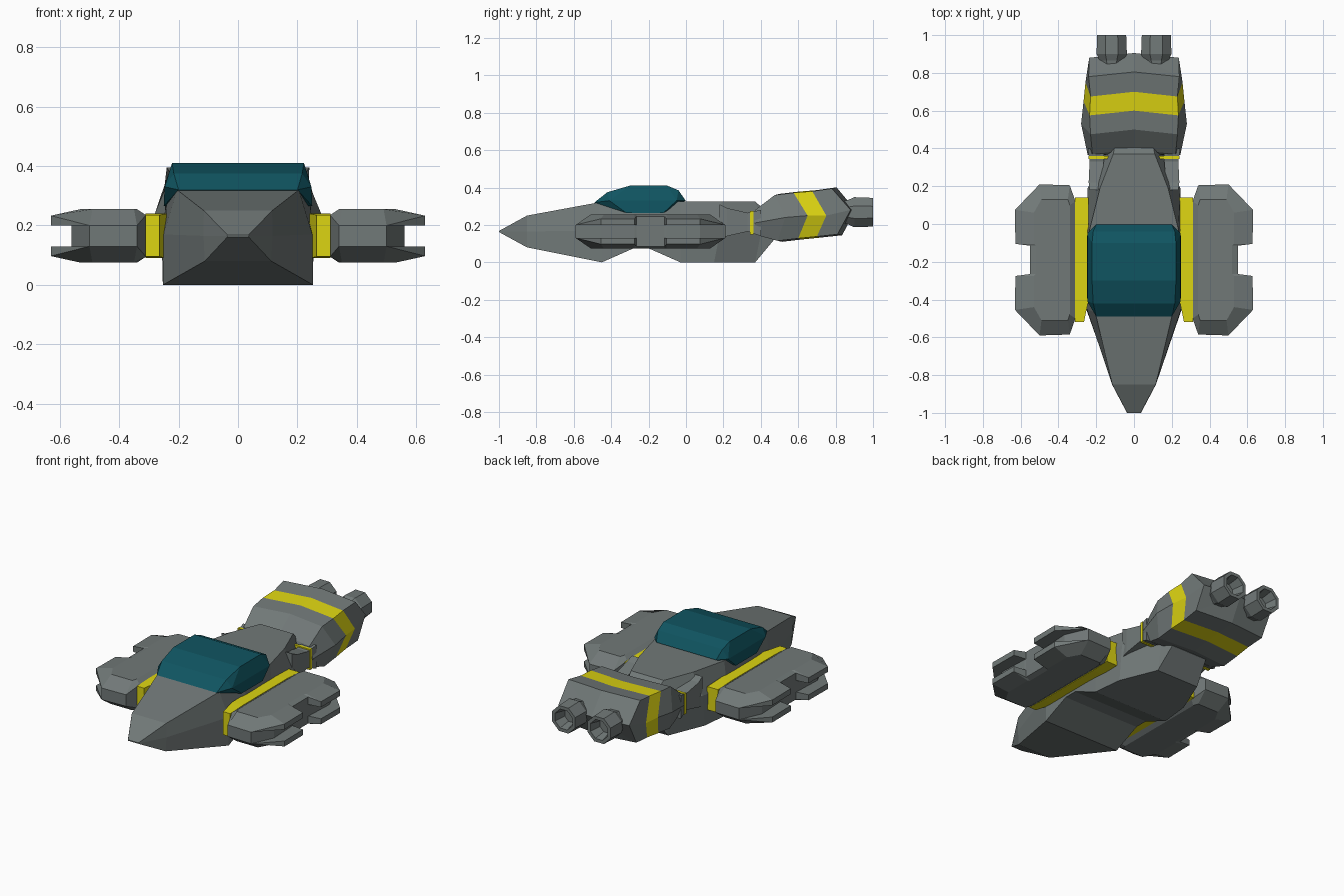
import bpy, bmesh, math
from mathutils import Vector

old = bpy.data.objects.get("Cube")
if old:
    bpy.data.objects.remove(old, do_unlink=True)


def material(name, rgb):
    m = bpy.data.materials.new(name)
    m.use_nodes = True
    m.diffuse_color = (*rgb, 1)
    bsdf = next(n for n in m.node_tree.nodes if n.type == 'BSDF_PRINCIPLED')
    bsdf.inputs["Base Color"].default_value = (*rgb, 1)
    return m


GREY = material("hull grey", (0.165, 0.19, 0.187))
YELLOW = material("trim yellow", (0.72, 0.66, 0.006))
TEAL = material("canopy teal", (0.005, 0.09, 0.12))


def finish(bm, name, mats):
    bmesh.ops.remove_doubles(bm, verts=bm.verts, dist=0.0005)
    bmesh.ops.recalc_face_normals(bm, faces=bm.faces)
    me = bpy.data.meshes.new(name)
    bm.to_mesh(me)
    bm.free()
    for m in mats:
        me.materials.append(m)
    ob = bpy.data.objects.new(name, me)
    bpy.context.collection.objects.link(ob)
    return ob


def loft(name, rings, mats=(GREY,), band=None, caps=True, side=1):
    """Skin closed rings; the band segment takes the second material."""
    bm = bmesh.new()
    vs = [[bm.verts.new((p[0] * side, p[1], p[2])) for p in r] for r in rings]
    n = len(rings[0])
    for i in range(len(vs) - 1):
        for k in range(n):
            j = (k + 1) % n
            f = bm.faces.new((vs[i][k], vs[i][j], vs[i + 1][j], vs[i + 1][k]))
            f.material_index = int(i == band)
    if caps:
        bm.faces.new(vs[0])
        bm.faces.new(vs[-1])
    return finish(bm, name, mats)


def box_ring(x0, x1, y, z0, z1):
    return [(x0, y, z0), (x1, y, z0), (x1, y, z1), (x0, y, z1)]


def mirrored(half):
    return half + [(-x, y, z) for x, y, z in reversed(half)]


# Main hull: each station gives its top, middle and bottom corner
stations = [
    [(.035, -1, .168), (.037, -1, .165), (.035, -1, .162)],
    [(.115, -.85, .25), (.116, -.85, .165), (.112, -.85, .08)],
    [(.205, -.47, .32), (.25, -.45, .17), (.253, -.45, 0)],
    [(.235, -.28, .32), (.257, -.28, .17), (.253, -.28, .075)],
    [(.235, -.20, .32), (.257, -.20, .17), (.253, -.20, .075)],
    [(.235, -.03, .325), (.253, -.03, .17), (.25, -.03, 0)],
    [(.18, .19, .325), (.245, .19, .2), (.23, .15, 0)],
    [(.11, .37, .325), (.14, .41, .2), (.14, .37, 0)],
    [(.10, .42, .28), (.11, .46, .2), (.12, .47, .12)],
]
loft("hull", [mirrored(s) for s in stations])

# Canopy: faceted convex shell
bm = bmesh.new()
for x, y, z in [(.222, -.30, .41), (.222, -.10, .41), (.216, -.42, .375),
                (.216, -.04, .385), (.2, -.49, .32), (.2, -.002, .33),
                (.247, -.41, .33), (.25, -.32, .265), (.25, -.12, .265), (.247, -.05, .33)]:
    bm.verts.new((x, y, z))
    bm.verts.new((-x, y, z))
bmesh.ops.convex_hull(bm, input=bm.verts)
bmesh.ops.dissolve_limit(bm, angle_limit=math.radians(2), verts=bm.verts, edges=bm.edges)
finish(bm, "canopy", [TEAL])

# Engine block: swept-back rings with a yellow band
corners = [
    [(.22, .37, .28), (.245, .365, .21), (.22, .40, .14)],
    [(.23, .475, .36), (.28, .53, .24), (.235, .49, .115)],
    [(.235, .575, .372), (.267, .65, .25), (.235, .60, .128)],
    [(.23, .675, .38), (.257, .75, .25), (.23, .70, .138)],
    [(.24, .78, .395), (.237, .88, .28), (.235, .81, .15)],
]


def engine_ring(c):
    top, mid, low = c
    right = [(0, top[1] + .025, top[2] + .006), top, mid, low, (0, low[1] + .025, low[2] - .005)]
    return right + [(-x, y, z) for x, y, z in reversed(right[1:4])]


engine = loft("engine_block", [engine_ring(c) for c in corners], (GREY, YELLOW), 2, caps=False)
bm = bmesh.new()
bm.from_mesh(engine.data)
# Front and rear ends close onto a centre ridge
for c, shift in ((corners[0], 0), (corners[-1], .025)):
    ring = [bm.verts.new(p) for p in engine_ring(c)]
    centre = bm.verts.new((0, c[1][1] + shift, c[1][2]))
    for k in range(8):
        bm.faces.new((ring[k], ring[(k + 1) % 8], centre))
bmesh.ops.remove_doubles(bm, verts=bm.verts, dist=0.0005)
bmesh.ops.recalc_face_normals(bm, faces=bm.faces)
bm.to_mesh(engine.data)
bm.free()


def nozzle_ring(y, r):
    turns = [math.tau * (k + .5) / 8 for k in range(8)]
    return [(.118 + r * math.cos(a), y, .268 + r * math.sin(a)) for a in turns]


# Pod outline, front half: x, distance from pod middle, edge height, core x, crown x and distance
outline = [
    (.31, .31, .07, .31, .34, .29),
    (.34, .395, .035, .34, .35, .32),
    (.50, .40, .035, .50, .49, .32),
    (.63, .265, .068, .56, .53, .25),
    (.628, .085, .068, .552, .53, .085),
    (.55, .075, .08, .55, .52, .075),
]
full = [(o, -1) for o in outline] + [(o, 1) for o in reversed(outline)]
MID_Y, MID_Z = -.19, .165


def pod_ring(kind, up):
    ring = []
    for (x, d, h, core, cx, cd), s in full:
        px, pd, pz = {"crown": (cx, cd, .09), "edge": (x, d, h),
                      "lip": (x, d, .035), "core": (core, d, .035)}[kind]
        ring.append((px, MID_Y + s * pd, MID_Z + up * pz))
    return ring


layers = ["crown", "edge", "lip", "core"]
for side, label in ((1, "left"), (-1, "right")):
    # Side pod with a slot around its outer edge
    rings = [pod_ring(k, 1) for k in layers] + [pod_ring(k, -1) for k in reversed(layers)]
    loft(label + "_pod", rings, side=side)
    # Yellow mount between hull and pod
    loft(label + "_pod_mount",
         [box_ring(.265, .312, -.52, .095, .235), box_ring(.24, .312, -.40, .09, .24),
          box_ring(.24, .312, .02, .09, .24), box_ring(.24, .312, .14, .095, .235)],
         (YELLOW,), side=side)
    # Waisted strut joining hull and engine block, with a yellow collar
    loft(label + "_strut",
         [box_ring(.17, .235, .18, .13, .31), box_ring(.17, .24, .22, .14, .29),
          box_ring(.16, .235, .33, .165, .265), box_ring(.16, .245, .40, .14, .28)], side=side)
    loft(label + "_strut_collar",
         [box_ring(.13, .242, .343, .15, .275), box_ring(.13, .242, .36, .15, .275)],
         (YELLOW,), side=side)
    # Hollow octagonal exhaust
    loft(label + "_exhaust",
         [nozzle_ring(y, r) for y, r in ((.80, .06), (.865, .07), (.90, .087),
                                         (1, .083), (1, .062), (.93, .045))], side=side)
